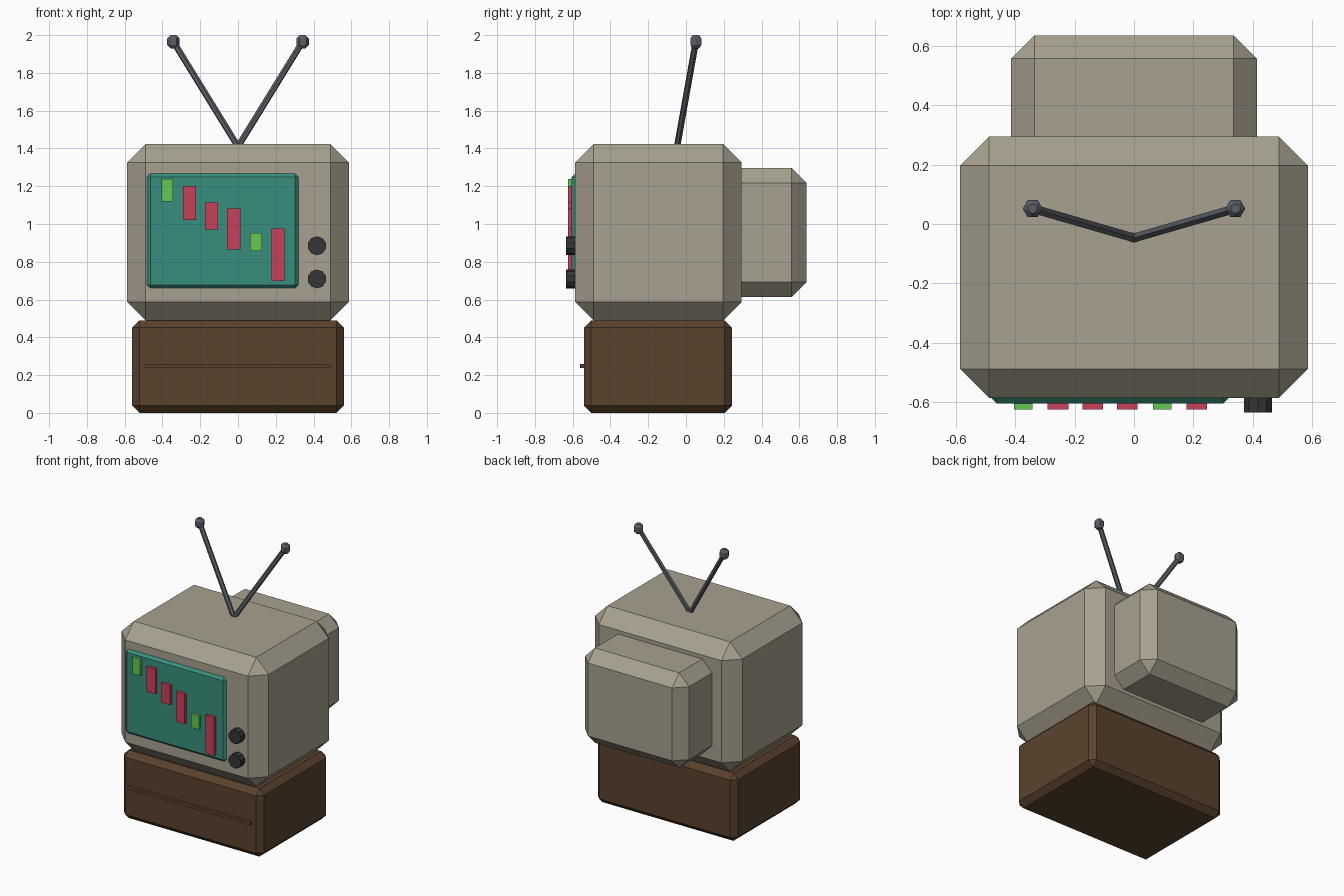
import bpy, bmesh
from mathutils import Vector, Matrix

if "Cube" in bpy.data.objects:
    bpy.data.objects.remove(bpy.data.objects["Cube"])


def material(name, r, g, b):
    m = bpy.data.materials.new(name)
    m.use_nodes = True
    m.diffuse_color = (r, g, b, 1)
    m.node_tree.nodes["Principled BSDF"].inputs["Base Color"].default_value = (r, g, b, 1)
    return m


casing = material("warm grey casing", 0.39, 0.355, 0.275)
wood = material("brown wood", 0.102, 0.055, 0.026)
teal = material("teal screen", 0.040, 0.275, 0.205)
red = material("chart red", 0.578, 0.053, 0.107)
green = material("chart green", 0.127, 0.578, 0.091)
black = material("knob black", 0.035, 0.035, 0.035)
metal = material("antenna metal", 0.102, 0.112, 0.133)


def finish(name, bm, mat, bevel=0):
    if bevel:
        bmesh.ops.bevel(bm, geom=bm.edges[:], offset=bevel, segments=1, affect='EDGES')
    mesh = bpy.data.meshes.new(name)
    bm.to_mesh(mesh)
    bm.free()
    mesh.materials.append(mat)
    obj = bpy.data.objects.new(name, mesh)
    bpy.context.scene.collection.objects.link(obj)
    return obj


def box(name, mat, x, y, z, bevel=0):
    """Chamfered box given as (min, max) ranges on each axis."""
    bm = bmesh.new()
    bmesh.ops.create_cube(bm, size=1)
    for v in bm.verts:
        v.co = [lo + (c + 0.5) * (hi - lo) for c, (lo, hi) in zip(v.co, (x, y, z))]
    return finish(name, bm, mat, bevel)


def prism(name, mat, start, end, radius, sides, spin=0, bevel=0):
    """Flat-sided rod between two points."""
    start, end = Vector(start), Vector(end)
    axis = end - start
    turn = axis.to_track_quat('Z', 'Y').to_matrix().to_4x4()
    place = Matrix.Translation((start + end) / 2) @ turn @ Matrix.Rotation(spin, 4, 'Z')
    bm = bmesh.new()
    bmesh.ops.create_cone(bm, cap_ends=True, segments=sides, radius1=radius,
                          radius2=radius, depth=axis.length, matrix=place)
    return finish(name, bm, mat, bevel)


# Wooden stand with its front trim strip
box("stand", wood, (-0.56, 0.56), (-0.54, 0.243), (0, 0.49), 0.038)
box("stand_trim", wood, (-0.49, 0.49), (-0.56, -0.53), (0.238, 0.26))

# Cabinet and rear tube housing
box("cabinet", casing, (-0.587, 0.587), (-0.587, 0.295), (0.49, 1.423), 0.098)
box("rear_housing", casing, (-0.415, 0.415), (0.08, 0.637), (0.613, 1.297), 0.079)

# Screen panel
box("screen", teal, (-0.482, 0.32), (-0.605, -0.545), (0.66, 1.267), 0.018)

# Chart bars: bottom, top, colour
bars = [(1.119, 1.237, green), (1.02, 1.2, red), (0.972, 1.113, red),
        (0.866, 1.082, red), (0.856, 0.952, green), (0.699, 0.976, red)]
for i, (low, high, colour) in enumerate(bars):
    mid = -0.374 + 0.1172 * i
    half = 0.031 if colour is green else 0.035
    box(f"chart_bar_{i + 1}", colour, (mid - half, mid + half), (-0.626, -0.595), (low, high))

# Control knobs
for name, z in (("upper_knob", 0.885), ("lower_knob", 0.709)):
    prism(name, black, (0.418, -0.57, z), (0.418, -0.636, z), 0.05, 10)

# Antenna rods with faceted tips
for side, s in (("left", 1), ("right", -1)):
    tip = Vector((0.342 * s, 0.052, 1.965))
    up = Vector((0, 0, 0.035))
    prism(f"{side}_antenna_rod", metal, (0, -0.047, 1.41), tip, 0.017, 6)
    prism(f"{side}_antenna_tip", metal, tip - up, tip + up, 0.038, 6, bevel=0.018)
